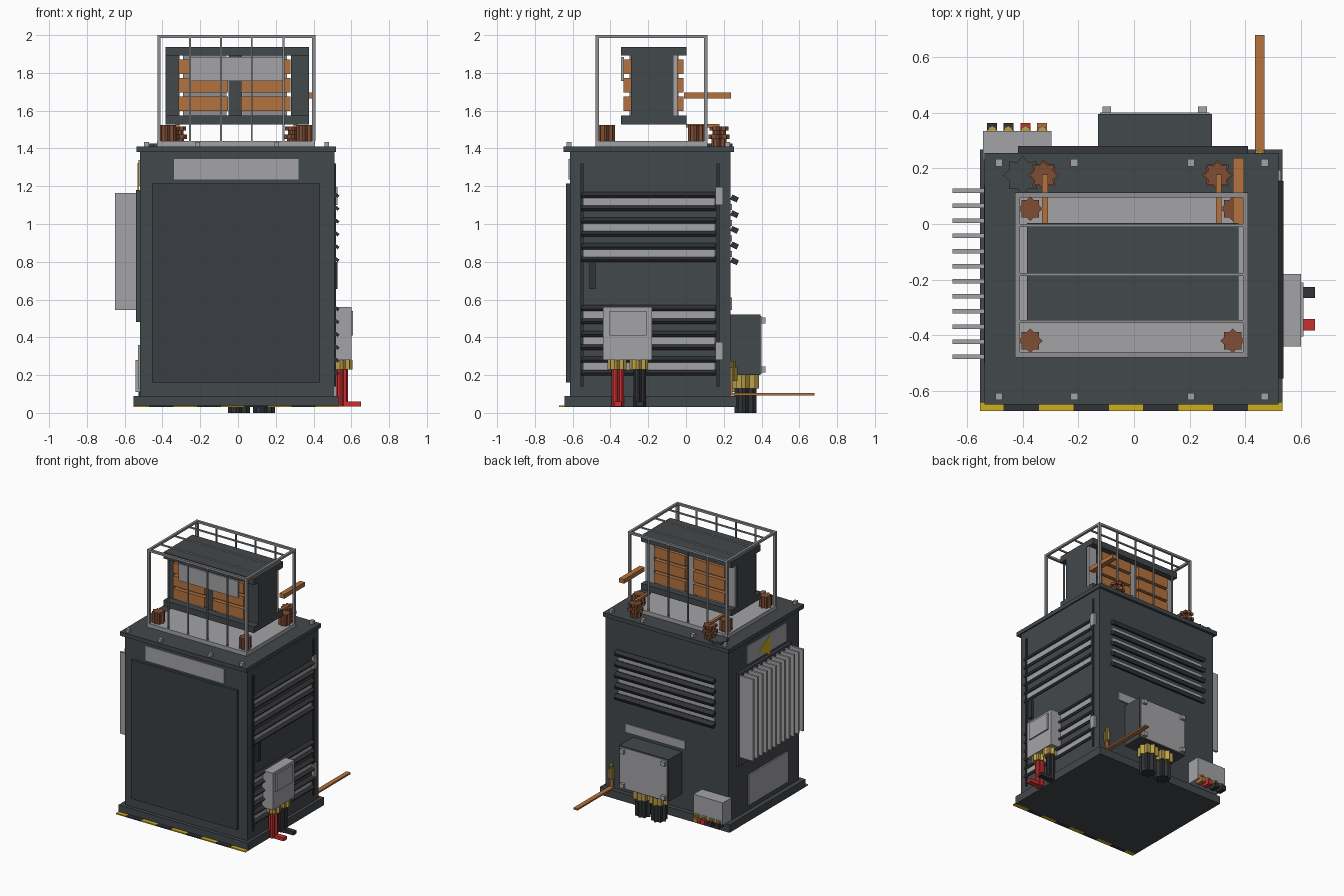
import bpy, bmesh, math
from mathutils import Matrix

if "Cube" in bpy.data.objects:
    bpy.data.objects.remove(bpy.data.objects["Cube"])

COL = {
    "slate": (0.055, 0.065, 0.072), "panel slate": (0.042, 0.049, 0.056),
    "black": (0.03, 0.032, 0.036), "light grey": (0.37, 0.37, 0.385),
    "steel": (0.28, 0.28, 0.29), "copper": (0.46, 0.17, 0.05),
    "brown": (0.21, 0.075, 0.035), "brass": (0.5, 0.36, 0.07),
    "yellow": (0.62, 0.42, 0.015), "red": (0.57, 0.03, 0.03),
}
MAT = {}
for name, c in COL.items():
    MAT[name] = bpy.data.materials.new(name)
    MAT[name].diffuse_color = (*c, 1)


def finish(name, bm, color):
    bmesh.ops.recalc_face_normals(bm, faces=bm.faces[:])
    me = bpy.data.meshes.new(name)
    bm.to_mesh(me)
    bm.free()
    me.materials.append(MAT[color])
    ob = bpy.data.objects.new(name, me)
    bpy.context.collection.objects.link(ob)
    return ob


def boxes(name, color, spans, tilt=None):
    """Boxes from (x0, x1, y0, y1, z0, z1); tilt = (axis, degrees) about each centre."""
    bm = bmesh.new()
    for x0, x1, y0, y1, z0, z1 in spans:
        m = Matrix.Translation(((x0 + x1) / 2, (y0 + y1) / 2, (z0 + z1) / 2))
        if tilt:
            m = m @ Matrix.Rotation(math.radians(tilt[1]), 4, tilt[0])
        m = m @ Matrix.Diagonal((x1 - x0, y1 - y0, z1 - z0, 1))
        bmesh.ops.create_cube(bm, size=1, matrix=m)
    return finish(name, bm, color)


def box(name, color, *span):
    return boxes(name, color, [span])


def stars(name, color, items, points=8, inner=0.74):
    """Upright ribbed posts from (x, y, radius, z0, z1)."""
    bm = bmesh.new()
    for x, y, r, z0, z1 in items:
        ring = []
        for i in range(points * 2):
            a = math.pi * i / points
            q = r if i % 2 == 0 else r * inner
            ring.append(bm.verts.new((x + q * math.cos(a), y + q * math.sin(a), z0)))
        face = bm.faces.new(ring)
        ext = bmesh.ops.extrude_face_region(bm, geom=[face])
        top = [v for v in ext["geom"] if isinstance(v, bmesh.types.BMVert)]
        bmesh.ops.translate(bm, verts=top, vec=(0, 0, z1 - z0))
    return finish(name, bm, color)


# Cabinet shell
box("base", "slate", -0.553, 0.533, -0.642, 0.268, 0.03, 0.09)
box("cabinet", "slate", -0.52, 0.51, -0.615, 0.235, 0.09, 1.38)
box("lid", "slate", -0.537, 0.52, -0.648, 0.255, 1.38, 1.41)
box("front_panel", "panel slate", -0.455, 0.435, -0.635, -0.61, 0.16, 1.215)
box("front_nameplate", "light grey", -0.34, 0.32, -0.622, -0.61, 1.235, 1.345)
boxes("lid_bolts", "light grey", [(x - .013, x + .013, y - .013, y + .013, 1.41, 1.435)
                                  for x in (-0.485, -0.215, 0.205, 0.47) for y in (0.22, -0.62)])

# Striped edge along the front of the base
breaks = [-0.553, -0.47, -0.341, -0.217, -0.09, 0.033, 0.16, 0.284, 0.41, 0.533]
for k, color in enumerate(("yellow", "black")):
    boxes("edge_stripes_" + color, color, [(breaks[i], breaks[i + 1], -0.673, -0.64, 0.03, 0.039)
                                           for i in range(k, 9, 2)])

# Radiator on the left side
box("radiator_mount", "slate", -0.54, -0.515, -0.5, 0.14, 0.48, 1.18)
boxes("radiator_fins", "light grey", [(-0.652, -0.535, y - .008, y + .008, 0.545, 1.165)
                                      for y in [0.12 - 0.0543 * i for i in range(12)]])
box("left_upper_plate", "light grey", -0.526, -0.515, -0.46, 0.02, 1.2, 1.34)
box("left_lower_plate", "light grey", -0.53, -0.515, -0.47, 0.0, 0.13, 0.36)
bm = bmesh.new()
bmesh.ops.create_cone(bm, cap_ends=True, segments=3, radius1=0.085, radius2=0.085, depth=0.006,
                      matrix=Matrix.Translation((-0.528, -0.21, 1.25)) @ Matrix.Rotation(-math.pi / 2, 4, 'Y'))
finish("warning_triangle", bm, "yellow")

# Right side door with two louver banks
boxes("door_edges", "black", [(0.5, 0.518, y - .008, y + .008, 0.14, 1.32) for y in (-0.55, 0.17)])
banks = (1.155, 0.555)
boxes("side_louver_slats", "black", [(0.5, 0.536, -0.555, 0.155, z - .068 * i - .008, z - .068 * i + .008)
                                     for z in banks for i in range(6)], ('Y', 35))
boxes("side_louver_gaps", "light grey", [(0.505, 0.516, -0.55, 0.15, z - .137 * i - .056, z - .137 * i - .012)
                                         for z in banks for i in range(3)])
boxes("door_hinges", "light grey", [(0.505, 0.528, 0.155, 0.195, z, z + 0.095) for z in (1.1, 0.28)])
box("door_handle", "black", 0.505, 0.528, -0.51, -0.48, 0.655, 0.8)

# Back louvers
zs = [1.135 - 0.083 * i for i in range(5)]
boxes("back_louver_slats", "black", [(-0.417, 0.41, 0.238, 0.276, z - .014, z + .014) for z in zs], ('X', -25))
boxes("back_louver_gaps", "light grey", [(-0.41, 0.4, 0.23, 0.243, z - .062, z - .03) for z in zs[:4]])

# Terminal box on the back
box("back_box", "slate", -0.13, 0.28, 0.23, 0.395, 0.2, 0.52)
box("back_box_cover", "light grey", -0.122, 0.272, 0.39, 0.401, 0.207, 0.513)
boxes("back_box_bolts", "light grey", [(x - .016, x + .016, 0.39, 0.422, z - .016, z + .016)
                                       for x in (-0.098, 0.246) for z in (0.23, 0.488)])
box("back_label", "light grey", -0.16, 0.34, 0.23, 0.243, 0.545, 0.61)
stars("back_glands", "brass", [(x, 0.315, 0.072, 0.13, 0.2) for x in (0.005, 0.137)])
stars("back_cables", "black", [(x, 0.315, 0.058, 0, 0.13) for x in (0.005, 0.137)])

# Small connector box on the back
box("connector_box", "light grey", -0.543, -0.297, 0.23, 0.335, 0.11, 0.28)
for x, color in ((-0.51, "black"), (-0.452, "black"), (-0.39, "red"), (-0.33, "copper")):
    box("connector_" + color, color, x - .018, x + .018, 0.3, 0.363, 0.085, 0.122)
stars("connector_glands", "brass", [(x, 0.335, 0.02, 0.122, 0.14) for x in (-0.51, -0.452, -0.39, -0.33)])

# Control box on the right with two cables
box("control_box", "light grey", 0.505, 0.6, -0.44, -0.18, 0.28, 0.56)
box("control_box_cover", "light grey", 0.595, 0.61, -0.405, -0.21, 0.41, 0.54)
stars("control_glands", "brass", [(0.555, y, 0.05, 0.23, 0.28) for y in (-0.365, -0.25)])
for y, color in ((-0.362, "red"), (-0.246, "black")):
    stars("control_cable_" + color, color, [(0.55, y, 0.033, 0.035, 0.23)])
    box("control_cable_end_" + color, color, 0.535, 0.65, y - .02, y + .02, 0.035, 0.06)

# Ground strap
box("ground_strap", "copper", 0.435, 0.47, 0.235, 0.68, 0.092, 0.104)
box("ground_riser", "copper", 0.44, 0.465, 0.23, 0.247, 0.095, 0.2)
stars("ground_stud", "brass", [(0.452, 0.25, 0.022, 0.17, 0.24), (0.452, 0.25, 0.014, 0.24, 0.275)])

# Tray and cage on the lid
box("tray", "light grey", -0.428, 0.408, -0.478, 0.115, 1.41, 1.44)
X, Y = (-0.418, 0.4), (-0.47, 0.105)
t = 0.009
bars = [(x - t, x + t, y - t, y + t, 1.44, 2.0) for x in X for y in Y]
bars += [(X[0] - t, X[1] + t, y - t, y + t, 1.984, 2.0) for y in Y]
bars += [(x - t, x + t, Y[0], Y[1], 1.984, 2.0) for x in X]
t = 0.005
bars += [(X[0], X[1], y - t, y + t, 1.988, 1.998) for y in (-0.005, -0.182, -0.35)]
bars += [(x - t, x + t, y - t, y + t, 1.44, 1.99) for x in (-0.255, -0.09, 0.073, 0.24) for y in Y]
boxes("cage", "steel", bars)

# Core: yokes and three limbs
boxes("core_yokes", "slate", [(-0.385, 0.375, -0.345, 0.003, z, z + 0.047) for z in (1.527, 1.891)])
boxes("core_limbs", "slate", [(a, b, -0.29, -0.065, 1.57, 1.895)
                              for a, b in ((-0.385, -0.31), (-0.05, 0.02), (0.28, 0.375))])
boxes("core_spacers", "light grey", [(-0.05, 0.02, -0.066, -0.045, 1.57, 1.892),
                                     (0.3, 0.37, -0.066, -0.045, 1.57, 1.892),
                                     (-0.38, -0.31, -0.066, -0.045, 1.57, 1.892)])
boxes("coils", "copper", [(a, b, -0.33, -0.012, z, z + 0.078) for a, b in ((-0.315, -0.052), (0.015, 0.278))
                          for z in (1.598, 1.695, 1.793)])
boxes("coil_spacers", "steel", [(a, b, -0.3, -0.04, 1.574, 1.891) for a, b in ((-0.29, -0.06), (0.025, 0.26))])
box("core_nameplate", "light grey", -0.26, 0.24, -0.345, -0.328, 1.757, 1.885)

# Insulators and copper links
corners = [(x, y) for x in (-0.373, 0.355) for y in (0.055, -0.42)]
stars("corner_insulators", "brown", [(x, y, 0.045, 1.44, 1.525) for x, y in corners])
rear = [(-0.325, 0.175), (0.3, 0.175)]
stars("rear_bushings", "brown", [(x, y, r, a, b) for x, y in rear for r, a, b in
                                 ((0.04, 1.41, 1.45), (0.056, 1.45, 1.475), (0.036, 1.475, 1.495), (0.05, 1.495, 1.515))])
stars("lid_cap", "slate", [(-0.4, 0.175, 0.07, 1.41, 1.425)])
boxes("bushing_links", "copper", [(x - .01, x + .01, 0.0, 0.178, 1.512, 1.53) for x in (-0.32, 0.305)])
box("output_bar", "copper", 0.355, 0.395, -0.01, 0.237, 1.665, 1.697)

for m in bpy.data.materials:
    if m.users and not m.is_grease_pencil:
        m.use_nodes = True
        m.node_tree.nodes["Principled BSDF"].inputs["Base Color"].default_value = m.diffuse_color
